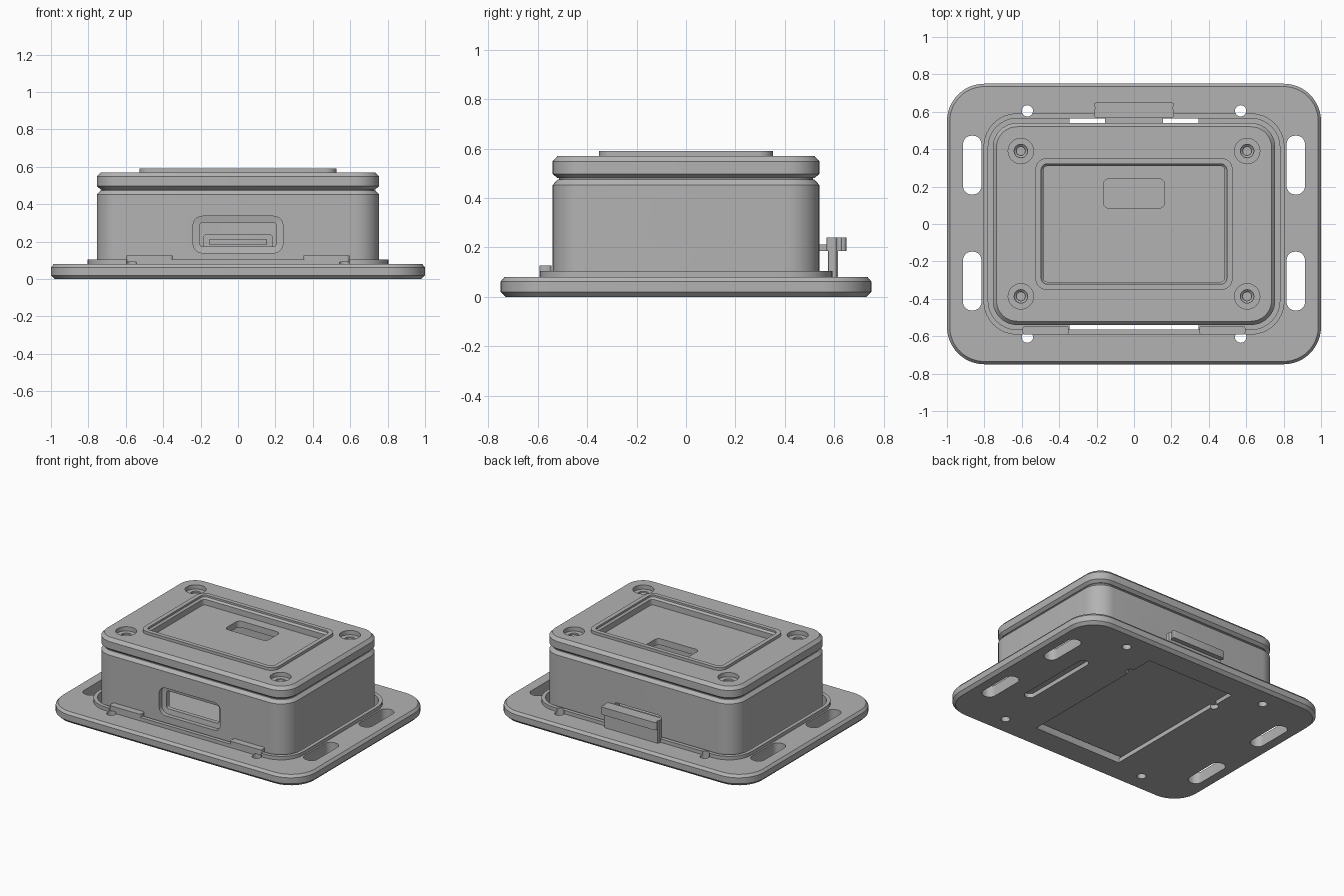
import bpy, bmesh, math
from mathutils import Matrix

if "Cube" in bpy.data.objects:
    bpy.data.objects.remove(bpy.data.objects["Cube"])

grey = bpy.data.materials.new("mid_grey")
grey.diffuse_color = (0.45, 0.45, 0.45, 1)
grey.use_nodes = True
grey.node_tree.nodes["Principled BSDF"].inputs["Base Color"].default_value = grey.diffuse_color


def prism(name, hx, hy, r, rings, loc=(0, 0, 0), rot=None, seg=8):
    """Rounded rectangle lofted through (inset, height) rings."""
    bm = bmesh.new()
    loops = []
    for inset, z in rings:
        a, b, rad = hx - inset, hy - inset, max(r - inset, 0.004)
        loop = []
        for k, (sx, sy) in enumerate([(1, 1), (-1, 1), (-1, -1), (1, -1)]):
            for i in range(seg + 1):
                t = math.pi / 2 * (k + i / seg)
                loop.append(bm.verts.new((sx * (a - rad) + rad * math.cos(t),
                                          sy * (b - rad) + rad * math.sin(t), z)))
        loops.append(loop)
    n = len(loops[0])
    for lo, hi in zip(loops, loops[1:]):
        for i in range(n):
            bm.faces.new((lo[i], lo[(i + 1) % n], hi[(i + 1) % n], hi[i]))
    bm.faces.new(loops[0][::-1])
    bm.faces.new(loops[-1])
    bmesh.ops.remove_doubles(bm, verts=bm.verts, dist=1e-5)
    if rot:
        bm.transform(rot)
    bm.transform(Matrix.Translation(loc))
    bmesh.ops.recalc_face_normals(bm, faces=bm.faces)
    mesh = bpy.data.meshes.new(name)
    bm.to_mesh(mesh)
    bm.free()
    mesh.materials.append(grey)
    ob = bpy.data.objects.new(name, mesh)
    bpy.context.collection.objects.link(ob)
    return ob


def box(name, x0, x1, y0, y1, z0, z1, r=0.005):
    return prism(name, (x1 - x0) / 2, (y1 - y0) / 2, r, [(0, z0), (0, z1)],
                 ((x0 + x1) / 2, (y0 + y1) / 2, 0), seg=3)


def hole(x, y, r, z0, z1):
    return prism("cutter", r, r, r - 1e-4, [(0, z0), (0, z1)], (x, y, 0), seg=6)


def combine(ob, other, op="DIFFERENCE"):
    bpy.context.view_layer.objects.active = ob
    m = ob.modifiers.new("b", "BOOLEAN")
    m.operation, m.solver, m.object = op, "EXACT", other
    bpy.ops.object.modifier_apply(modifier=m.name)
    bpy.data.objects.remove(other)


# Mounting plate with raised rim and a pocket for the case
plate = prism("mounting_plate", 1.0, 0.75, 0.2,
              [(0.02, 0), (0, 0.02), (0, 0.062), (0.015, 0.08)], seg=12)
combine(plate, prism("rim", 0.805, 0.592, 0.18, [(0, 0.05), (0, 0.105)]), "UNION")
combine(plate, prism("cutter", 0.78, 0.565, 0.155, [(0, 0.03), (0, 0.2)]))
# Bottom window, strap slots, side slot and drilled holes
combine(plate, box("cutter", -0.345, 0.345, -0.565, 0.565, -0.1, 0.06))
for x in (-0.865, 0.865):
    for y in (-0.305, 0.315):
        combine(plate, prism("cutter", 0.049, 0.157, 0.045, [(0, -0.1), (0, 0.2)], (x, y, 0)))
combine(plate, prism("cutter", 0.035, 0.3, 0.034, [(0, -0.1), (0, 0.06)], (0.65, 0, 0)))
for x in (-0.57, 0.57):
    for y in (-0.605, 0.605):
        combine(plate, hole(x, y, 0.03, -0.1, 0.2))
for x in (-0.35, 0.35):
    combine(plate, hole(x, 0.38, 0.03, -0.1, 0.06))

# Hollow case body
case = prism("case_body", 0.755, 0.54, 0.13,
             [(0, 0.03), (0, 0.452), (0.02, 0.474)], seg=10)
combine(case, prism("cutter", 0.69, 0.475, 0.07, [(0, 0.09), (0, 0.6)]))

# Front and side ports: wide recess stepping to a smaller opening
to_front = Matrix.Rotation(math.pi / 2, 4, "X")
to_side = Matrix.Rotation(math.pi / 2, 4, "Z") @ to_front
port = [(0.035, -0.15), (0.035, -0.035), (0, -0.03), (0, 0.1)]
combine(case, prism("cutter", 0.24, 0.098, 0.05, port, (0, -0.54, 0.238), to_front))
combine(case, prism("cutter", 0.123, 0.09, 0.055, port, (0.755, 0, 0.311), to_side))
# Rear slot for the latch lip
combine(case, prism("cutter", 0.185, 0.035, 0.02, [(0, -0.1), (0, 0.15)],
                    (0, 0.54, 0.203), to_front))

# Sealing lip in the shadow gap between body and lid
gasket = prism("lid_gasket", 0.73, 0.515, 0.105, [(0, 0.466), (0, 0.49)], seg=10)
combine(gasket, prism("cutter", 0.69, 0.475, 0.07, [(0, 0.4), (0, 0.6)]))

# Lid with raised bezel, screen recess, slot and screw holes
lid = prism("lid", 0.755, 0.54, 0.13,
            [(0.02, 0.48), (0, 0.497), (0, 0.548), (0.02, 0.57)], seg=10)
combine(lid, prism("bezel", 0.527, 0.352, 0.06, [(0, 0.55), (0, 0.59)]), "UNION")
combine(lid, prism("cutter", 0.497, 0.322, 0.035,
                   [(0.012, 0.525), (0.012, 0.565), (0, 0.577), (0, 0.7)]))
combine(lid, prism("cutter", 0.164, 0.078, 0.03, [(0, 0.4), (0, 0.7)], (0, 0.163, 0)))
for x in (-0.605, 0.605):
    for y in (-0.387, 0.39):
        combine(lid, hole(x, y, 0.068, 0.54, 0.7))
        combine(lid, prism("cutter", 0.036, 0.036, 0.0359,
                           [(0.012, 0.495), (0.012, 0.52), (0, 0.53), (0, 0.7)],
                           (x, y, 0), seg=6))

# Front retaining clips on the rim
for side, x0 in (("left", -0.595), ("right", 0.35)):
    box("front_clip_" + side, x0, x0 + 0.245, -0.592, -0.545, 0.09, 0.126, 0.012)

# Rear latch: upright panel, finger tab with end grooves, and lip entering the slot
latch = box("rear_latch", -0.215, 0.215, 0.575, 0.616, 0.07, 0.238)
combine(latch, box("tab", -0.215, 0.215, 0.568, 0.65, 0.186, 0.24, 0.015), "UNION")
for x in (-0.22, 0.22):
    combine(latch, hole(x, 0.618, 0.012, 0.0, 0.4))
combine(latch, box("lip", -0.155, 0.155, 0.51, 0.59, 0.185, 0.212), "UNION")

# Smooth the rounded corners and keep the edges crisp
bpy.ops.object.select_all(action="DESELECT")
for ob in bpy.context.scene.objects:
    ob.select_set(True)
    bpy.context.view_layer.objects.active = ob
bpy.ops.object.shade_smooth_by_angle(angle=math.radians(30))
